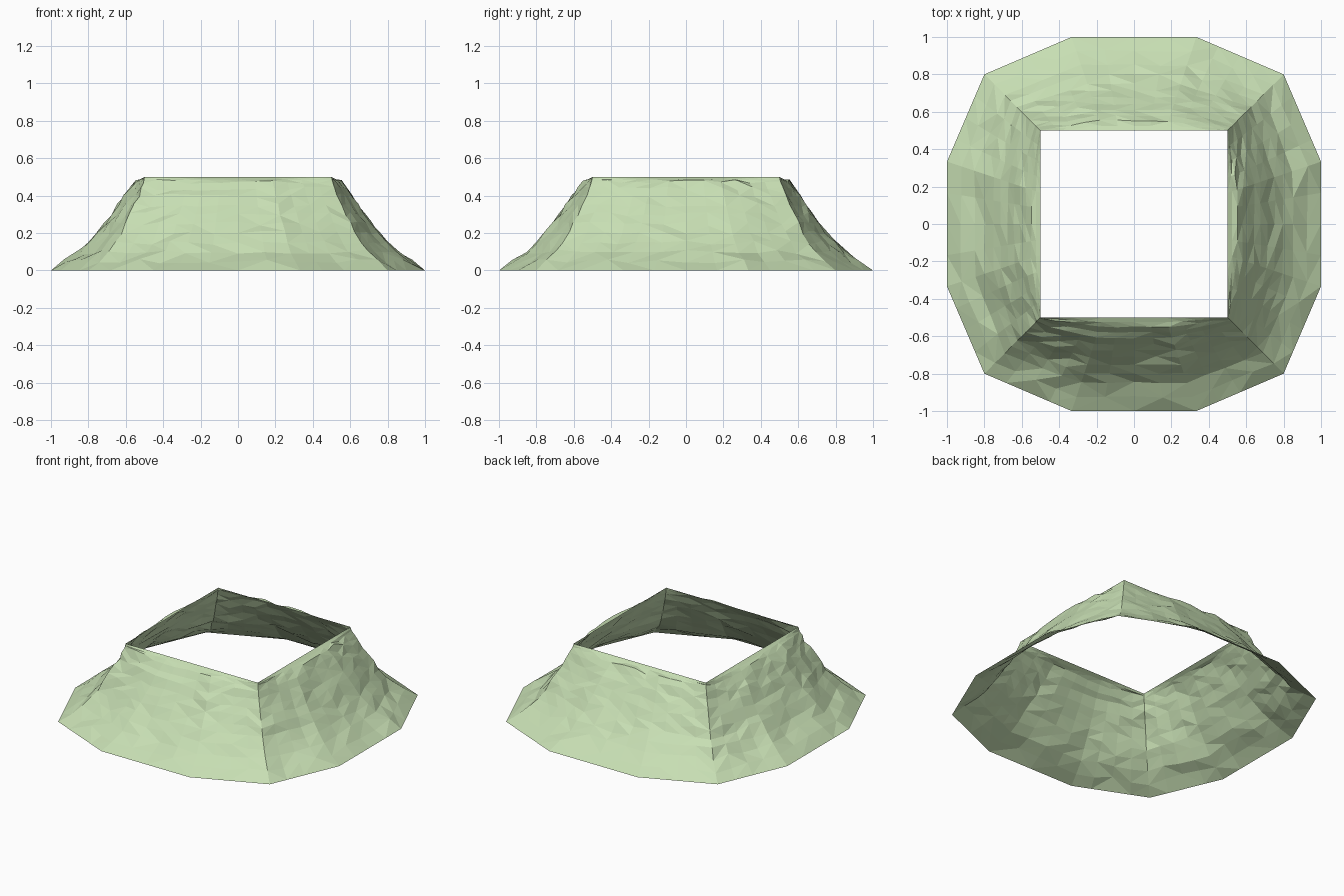
import bpy, bmesh, random
from mathutils import Vector, noise

if "Cube" in bpy.data.objects:
    bpy.data.objects.remove(bpy.data.objects["Cube"], do_unlink=True)

random.seed(4)

# Wall profile: height, reach at the middle of each side, reach at the corners
PROFILE = [(0, 1.0, 0.80), (0.1, 0.85, 0.69), (0.2, 0.75, 0.625), (0.3, 0.675, 0.58),
           (0.4, 0.61, 0.53), (0.475, 0.55, 0.505), (0.5, 0.5, 0.5)]
SPLIT = 4   # strips per outline edge
ROWS = 2    # rows per profile step


def outline(z, side, corner):
    """Twelve-cornered loop, three points for each quarter turn."""
    loop = []
    for turn in range(4):
        for x, y in ((-side / 3, -side), (side / 3, -side), (corner, -corner)):
            for _ in range(turn):
                x, y = -y, x
            loop.append(Vector((x, y, z)))
    return loop


# Rings of the skirt, refined between the profile steps
rings = []
for a, b in zip(PROFILE, PROFILE[1:]):
    for k in range(ROWS):
        t = k / ROWS
        rings.append([p + (q - p) * t for p, q in zip(outline(*a), outline(*b))])
rings.append(outline(*PROFILE[-1]))

bm = bmesh.new()
grid = []
for r, ring in enumerate(rings):
    row = []
    inner = 0 < r < len(rings) - 2
    for i, p in enumerate(ring):
        q = ring[(i + 1) % len(ring)]
        for k in range(SPLIT):
            co = p.lerp(q, k / SPLIT)
            # Shallow sideways wrinkles in the cloth
            if inner:
                wave = noise.noise(Vector((co.x * 4, co.y * 4, co.z * 24)))
                push = Vector((co.x, co.y, 0)).normalized()
                co = co + push * (wave * 0.007 + random.uniform(-0.003, 0.003))
                co.z += random.uniform(-0.012, 0.012)
            row.append(bm.verts.new(co))
    grid.append(row)

# Triangulated wall between neighbouring rings
for low, high in zip(grid, grid[1:]):
    n = len(low)
    for i in range(n):
        j = (i + 1) % n
        if random.random() < 0.5:
            bm.faces.new((low[i], low[j], high[j]))
            bm.faces.new((low[i], high[j], high[i]))
        else:
            bm.faces.new((low[i], low[j], high[i]))
            bm.faces.new((low[j], high[j], high[i]))

mesh = bpy.data.meshes.new("skirt")
bm.to_mesh(mesh)
bm.free()
skirt = bpy.data.objects.new("skirt", mesh)
bpy.context.collection.objects.link(skirt)

# Pale green
color = (0.57, 0.73, 0.45, 1)
mat = bpy.data.materials.new("pale green")
mat.use_nodes = True
mat.diffuse_color = color
mat.node_tree.nodes["Principled BSDF"].inputs["Base Color"].default_value = color
mesh.materials.append(mat)
